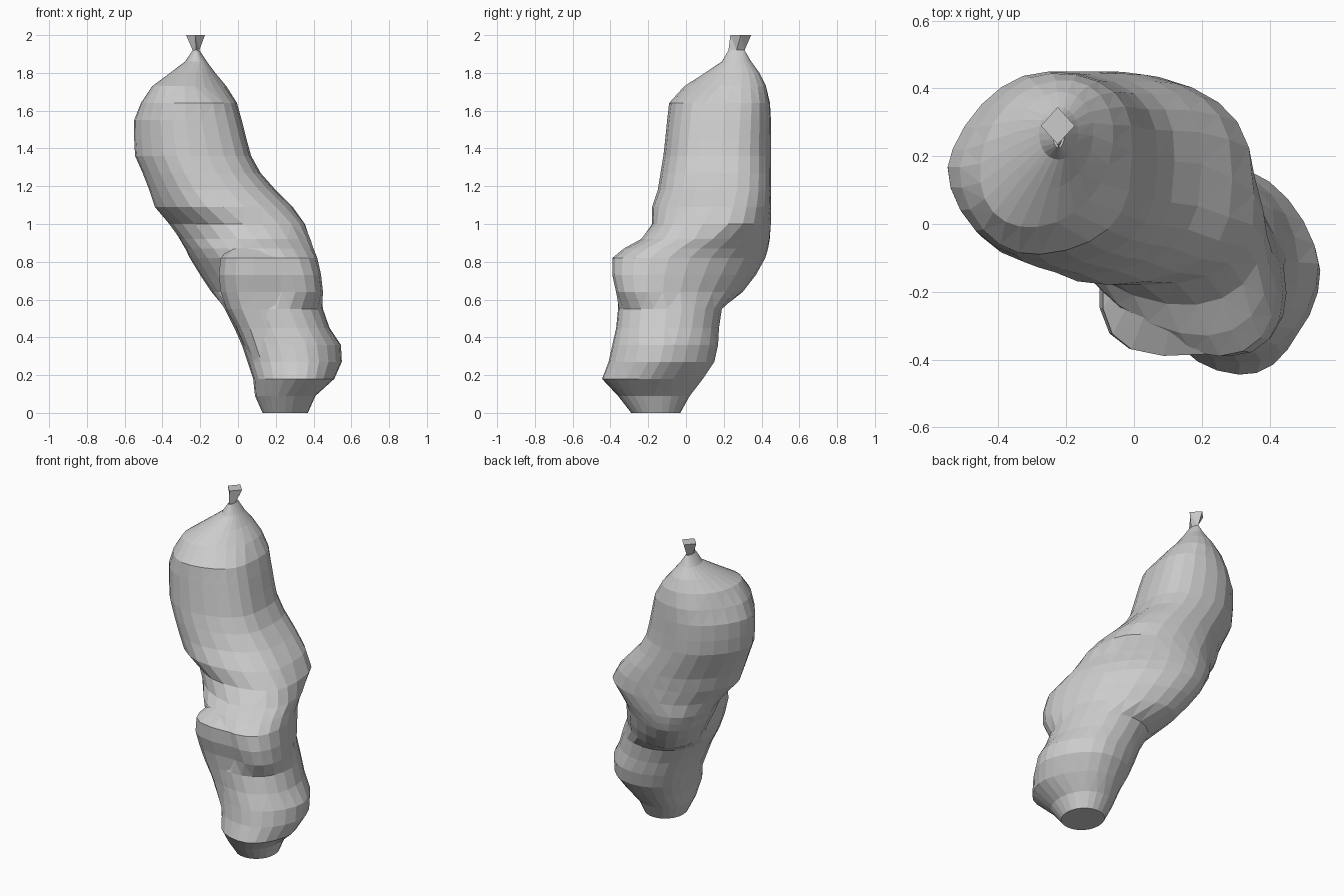
import bpy, bmesh, math

def loft(name, rings, sides, power, egg=lambda z: 0):
    """Skin a stack of skewed egg-shaped rings: z, x0, x1, y0, y1, skew."""
    bm = bmesh.new()
    soft = lambda v, p: math.copysign(abs(v) ** p, v)
    loops = []
    for z, x0, x1, y0, y1, skew in rings:
        loop = []
        for i in range(sides):
            a = 2 * math.pi * i / sides
            p = power - egg(z) * math.cos(a)
            x = (x0 + x1) / 2 + (x1 - x0) / 2 * soft(math.cos(a - skew / 2), p)
            y = (y0 + y1) / 2 + (y1 - y0) / 2 * soft(math.sin(a + skew / 2), p)
            loop.append(bm.verts.new((x, y, z)))
        loops.append(loop)
    for low, high in zip(loops, loops[1:]):
        for i in range(sides):
            j = (i + 1) % sides
            bm.faces.new((low[i], low[j], high[j], high[i]))
    bm.faces.new(loops[0][::-1])
    bm.faces.new(loops[-1])
    bmesh.ops.triangulate(bm, faces=[f for f in bm.faces if len(f.verts) == 4])
    bmesh.ops.recalc_face_normals(bm, faces=bm.faces)
    mesh = bpy.data.meshes.new(name)
    bm.to_mesh(mesh)
    bm.free()
    obj = bpy.data.objects.new(name, mesh)
    bpy.context.collection.objects.link(obj)
    return obj

def body_egg(z):
    """Foot is pointed on the right, upper lobe on the left."""
    if 0.15 < z < 0.4:
        return -0.18
    return 0.22 if 0.95 < z < 1.7 else 0

# Lumpy leaning body: narrow foot, shoulder, upper lobe
lower = [
    (0.00, 0.13, 0.37, -0.29, -0.03, 0),
    (0.09, 0.09, 0.41, -0.36, 0.02, -0.05),
    (0.18, 0.08, 0.51, -0.445, 0.09, -0.12),
    (0.27, 0.05, 0.55, -0.41, 0.15, -0.08),
    (0.36, 0.02, 0.545, -0.39, 0.17, -0.08),
    (0.45, -0.02, 0.485, -0.37, 0.175, -0.1),
    (0.55, -0.07, 0.45, -0.36, 0.19, -0.1),
    (0.64, -0.14, 0.45, -0.37, 0.30, -0.5),
    (0.73, -0.20, 0.44, -0.39, 0.37, -0.52),
    (0.82, -0.255, 0.42, -0.39, 0.42, -0.5),
    (0.87, -0.28, 0.40, -0.33, 0.435, -0.42),
]
upper = [
    (0.92, -0.31, 0.385, -0.24, 0.445, -0.32),
    (1.00, -0.365, 0.355, -0.18, 0.45, -0.15),
    (1.09, -0.44, 0.29, -0.18, 0.45, 0),
    (1.18, -0.47, 0.20, -0.15, 0.45, 0.08),
    (1.27, -0.505, 0.12, -0.135, 0.45, 0.08),
    (1.36, -0.545, 0.07, -0.12, 0.45, 0.06),
    (1.45, -0.55, 0.045, -0.11, 0.45, 0.06),
    (1.55, -0.55, 0.02, -0.10, 0.45, 0.08),
    (1.64, -0.515, -0.005, -0.09, 0.445, 0.12),
    (1.73, -0.455, -0.06, -0.01, 0.425, 0.25),
    (1.80, -0.36, -0.12, 0.10, 0.39, 0.2),
    (1.86, -0.28, -0.165, 0.19, 0.345, 0),
    (1.92, -0.24, -0.205, 0.225, 0.31, 0),
]
body = loft("body", lower + upper, 24, 0.96, body_egg)

# Squarish front shelf, merged into the body
shelf = loft("front_shelf", [
    (0.27, 0.07, 0.36, -0.35, 0.05, 0),
    (0.45, -0.01, 0.38, -0.35, 0.08, 0),
    (0.55, -0.065, 0.39, -0.355, 0.08, 0),
    (0.64, -0.095, 0.39, -0.365, 0.06, 0),
    (0.73, -0.105, 0.38, -0.388, 0.04, 0),
    (0.82, -0.095, 0.37, -0.39, 0.04, 0),
    (0.89, -0.03, 0.33, -0.27, 0.08, 0),
], 15, 0.68)
join = body.modifiers.new("merge_shelf", 'BOOLEAN')
join.operation = 'UNION'
join.solver = 'EXACT'
join.object = shelf
shelf.hide_render = True
shelf.hide_viewport = True

# Small flared four-sided stem
loft("stem", [
    (1.90, -0.245, -0.205, 0.225, 0.31, 0),
    (1.92, -0.24, -0.205, 0.225, 0.31, 0),
    (2.00, -0.275, -0.175, 0.235, 0.345, 0),
], 4, 1.0)
